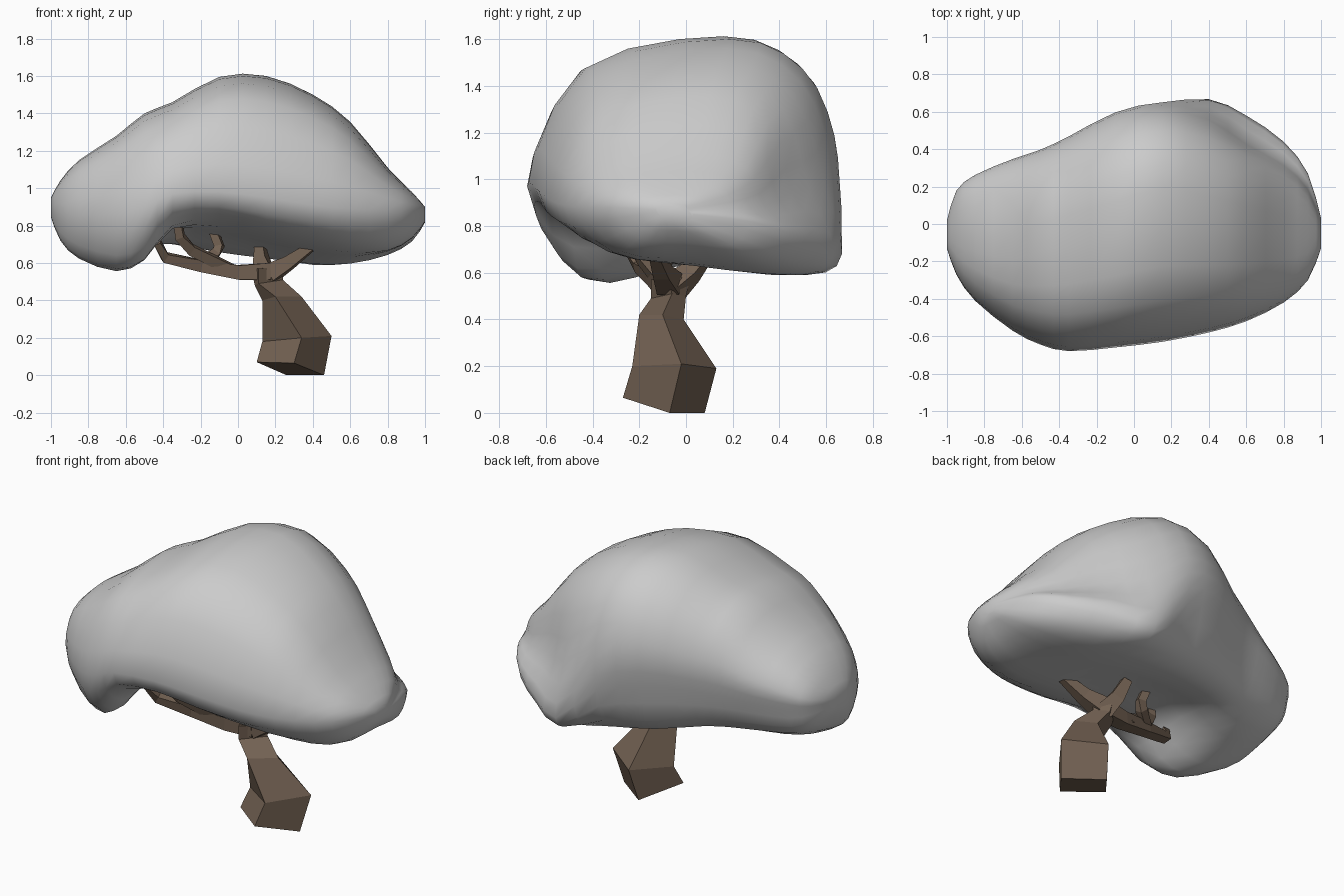
import bpy, bmesh
from mathutils import Vector

if "Cube" in bpy.data.objects:
    bpy.data.objects.remove(bpy.data.objects["Cube"])


def make_object(name, bm, mat=None, smooth=False):
    bmesh.ops.recalc_face_normals(bm, faces=bm.faces[:])
    me = bpy.data.meshes.new(name)
    bm.to_mesh(me)
    bm.free()
    for p in me.polygons:
        p.use_smooth = smooth
    if mat:
        me.materials.append(mat)
    ob = bpy.data.objects.new(name, me)
    bpy.context.collection.objects.link(ob)
    return ob


def loft(bm, rings):
    loops = [[bm.verts.new(p) for p in r] for r in rings]
    n = len(loops[0])
    for a, b in zip(loops, loops[1:]):
        for i in range(n):
            bm.faces.new((a[i], a[(i + 1) % n], b[(i + 1) % n], b[i]))
    bm.faces.new(loops[0][::-1])
    bm.faces.new(loops[-1])


def spline(pts, steps, closed):
    """Catmull-Rom curve through the points."""
    n, out = len(pts), []
    pick = (lambda i: pts[i % n]) if closed else (lambda i: pts[max(0, min(n - 1, i))])
    for i in range(n if closed else n - 1):
        a, b, c, d = (pick(i + k) for k in (-1, 0, 1, 2))
        for s in range(steps):
            t = s / steps
            out.append(0.5 * (2 * b + (c - a) * t + (2 * a - 5 * b + 4 * c - d) * t * t
                              + (3 * b - a - 3 * c + d) * t ** 3))
    return out if closed else out + [pts[-1]]


def mix(a, b, t):
    return a + (b - a) * t


# Canopy: cross-sections along x
# x, y front, y back, y top, z top, z front/back waist, z front/back/mid bottom
stations = [
    (-1.0, -.13, .02, -.05, .95, .90, .90, .85, .86, .85),
    (-.95, -.27, .18, -.05, 1.04, .87, .90, .73, .80, .74),
    (-.85, -.41, .265, -.06, 1.15, .86, .90, .64, .74, .65),
    (-.65, -.57, .35, -.06, 1.28, .86, .92, .57, .72, .61),
    (-.50, -.645, .40, 0, 1.40, .90, .94, .62, .71, .68),
    (-.35, -.68, .47, .05, 1.46, .97, .96, .80, .70, .78),
    (-.10, -.66, .60, .12, 1.595, .98, .97, .83, .66, .74),
    (.15, -.63, .66, .19, 1.60, .95, .90, .77, .63, .69),
    (.40, -.58, .68, .15, 1.50, .91, .68, .72, .59, .64),
    (.60, -.52, .58, .10, 1.355, .89, .73, .69, .60, .63),
    (.80, -.42, .44, .05, 1.11, .88, .77, .69, .65, .66),
    (.93, -.30, .27, 0, .98, .88, .82, .75, .72, .73),
    (1.0, -.13, .03, -.05, .90, .87, .85, .83, .82, .82),
]
sections = []
for x, yf, yb, yt, zt, wf, wb, fb, bb, mb in stations:
    lip = max(0, min(1, (x - .1) / .5))  # hollow above the back right lip
    ring = [(yf, wf), (mix(yf, yt, .27), mix(wf, zt, .79)), (yt, zt),
            (mix(yb, yt, .33 + .14 * lip), mix(wb, zt, .82)),
            (mix(yb, yt, .03 + .23 * lip), mix(wb, zt, .42 - .08 * lip)),
            (mix(yb, yt, .06 * (1 - lip)), wb),
            (mix(yb, yf, .13), bb), (mix(yf, yb, .5), mb), (mix(yf, yb, .17), fb)]
    sections.append(spline([Vector((x, y, z)) for y, z in ring], 3, True))
columns = [spline(list(c), 2, False) for c in zip(*sections)]
bm = bmesh.new()
loft(bm, list(zip(*columns)))
make_object("canopy", bm, smooth=True)

bark = bpy.data.materials.new("bark")
bark.diffuse_color = (.17, .12, .085, 1)
bark.use_nodes = True
bark.node_tree.nodes["Principled BSDF"].inputs["Base Color"].default_value = bark.diffuse_color

# Trunk: four-sided, tilted base
trunk = [
    [(.10, -.12, .07), (.30, -.27, .065), (.46, -.07, 0), (.26, .08, 0)],
    [(.13, -.07, .18), (.34, -.23, .20), (.50, -.02, .21), (.29, .13, .19)],
    [(.13, -.10, .40), (.20, -.20, .42), (.34, -.10, .42), (.25, -.01, .40)],
    [(.09, -.08, .48), (.11, -.15, .49), (.24, -.06, .51), (.17, .0, .50)],
    [(.07, -.07, .57), (.11, -.15, .57), (.24, -.08, .58), (.16, .02, .58)],
]
bm = bmesh.new()
loft(bm, trunk)
make_object("trunk", bm, bark)


# Branches: four-sided tapering limbs
def branch(name, path, r0, r1):
    pts = [Vector(p) for p in path]
    rings = []
    for i, p in enumerate(pts):
        d = (pts[min(i + 1, len(pts) - 1)] - pts[max(i - 1, 0)]).normalized()
        u = d.cross(Vector((0.3, 1, 0))).normalized()
        v = d.cross(u)
        r = mix(r0, r1, i / (len(pts) - 1))
        rings.append([p + r * (su * u + sv * v)
                      for su, sv in ((1, 1), (-1, 1), (-1, -1), (1, -1))])
    bm = bmesh.new()
    loft(bm, rings)
    make_object(name, bm, bark)


branch("left_branch", [(.17, -.08, .555), (0, -.10, .55), (-.2, -.14, .585),
                       (-.39, -.20, .63), (-.43, -.25, .71)], .045, .018)
branch("left_upper_branch", [(-.03, -.10, .56), (-.25, -.19, .67),
                             (-.31, -.23, .74), (-.32, -.25, .82)], .03, .02)
branch("left_twig", [(-.2, -.14, .60), (-.12, -.08, .65), (-.10, -.06, .69),
                     (-.13, -.05, .77)], .025, .022)
branch("back_branch", [(.16, -.06, .53), (.13, .02, .60), (.12, .09, .68)], .05, .025)
branch("right_branch", [(.18, -.07, .55), (.27, -.10, .60), (.41, -.14, .70)], .05, .02)
